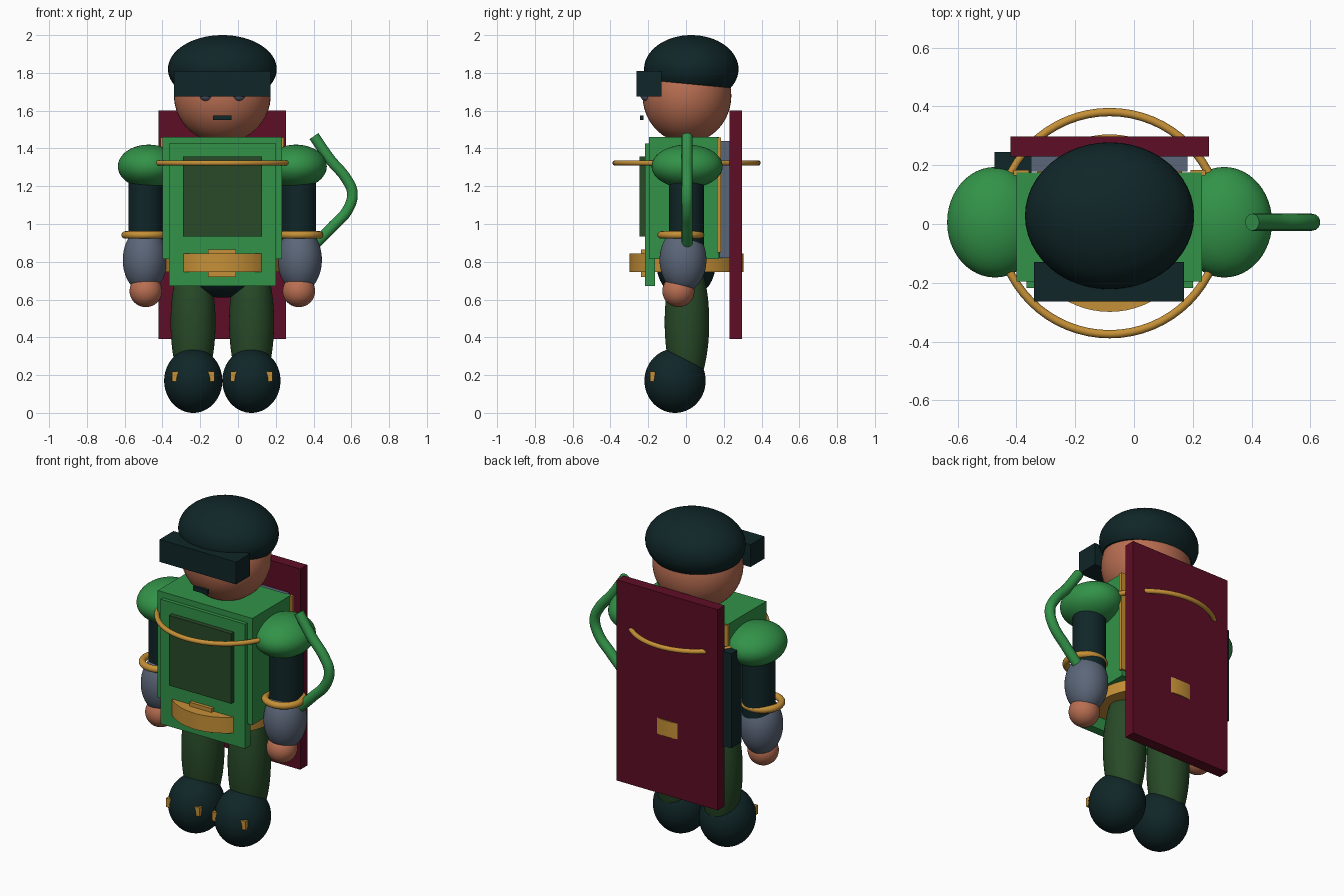
import bpy, bmesh, math
from mathutils import Vector, Matrix

if "Cube" in bpy.data.objects:
    bpy.data.objects.remove(bpy.data.objects["Cube"])

CX = -0.083  # centre line of the body


def mat(name, r, g, b):
    m = bpy.data.materials.new(name)
    m.diffuse_color = (r, g, b, 1)
    m.use_nodes = True
    m.node_tree.nodes["Principled BSDF"].inputs["Base Color"].default_value = m.diffuse_color
    return m


GREEN = mat("green", 0.032, 0.29, 0.065)
FOREST = mat("forest_green", 0.021, 0.068, 0.021)
DARK = mat("dark_teal", 0.005, 0.019, 0.021)
MAROON = mat("maroon", 0.11, 0.004, 0.018)
GOLD = mat("gold", 0.56, 0.28, 0.038)
SKIN = mat("skin", 0.48, 0.155, 0.083)
GREY = mat("slate_grey", 0.105, 0.133, 0.19)


def finish(name, bm, m, smooth=True):
    bmesh.ops.recalc_face_normals(bm, faces=bm.faces)
    me = bpy.data.meshes.new(name)
    bm.to_mesh(me)
    bm.free()
    me.materials.append(m)
    ob = bpy.data.objects.new(name, me)
    bpy.context.collection.objects.link(ob)
    if smooth:
        bpy.ops.object.select_all(action='DESELECT')
        ob.select_set(True)
        bpy.context.view_layer.objects.active = ob
        bpy.ops.object.shade_smooth_by_angle(angle=math.radians(40))
    return ob


def box(name, x, y, z, m):
    bm = bmesh.new()
    bmesh.ops.create_cube(bm, size=1)
    size = [b - a for a, b in (x, y, z)]
    mid = [(a + b) / 2 for a, b in (x, y, z)]
    bm.transform(Matrix.Translation(mid) @ Matrix.Diagonal((*size, 1)))
    return finish(name, bm, m, False)


def ball(name, centre, radii, m, cut=None):
    bm = bmesh.new()
    bmesh.ops.create_uvsphere(bm, u_segments=48, v_segments=32, radius=1)
    bm.transform(Matrix.Translation(centre) @ Matrix.Diagonal((*radii, 1)))
    if cut:  # keep only what lies above a plane and close the opening
        r = bmesh.ops.bisect_plane(bm, geom=bm.verts[:] + bm.edges[:] + bm.faces[:],
                                   plane_co=cut[0], plane_no=cut[1], clear_inner=True)
        edges = [e for e in r['geom_cut'] if isinstance(e, bmesh.types.BMEdge)]
        bmesh.ops.contextual_create(bm, geom=edges)
    return finish(name, bm, m)


def cylinder(name, centre, radius, height, m):
    bm = bmesh.new()
    bmesh.ops.create_cone(bm, cap_ends=True, segments=64, radius1=radius, radius2=radius,
                          depth=height, matrix=Matrix.Translation(centre))
    return finish(name, bm, m)


def ring(name, centre, major, minor, m):
    bpy.ops.mesh.primitive_torus_add(location=centre, major_radius=major, minor_radius=minor,
                                     major_segments=64, minor_segments=16)
    ob = bpy.context.object
    ob.name = name
    ob.data.materials.append(m)
    bpy.ops.object.shade_smooth()


# head and headgear
ball("head", (CX, 0.005, 1.68), (0.256, 0.235, 0.25), SKIN)
ball("cap", (CX, 0.028, 1.82), (0.288, 0.25, 0.18), DARK,
     ((0, 0.03, 1.74), Vector((0, 0.095, 1))))
box("visor", (-0.34, 0.171), (-0.263, -0.13), (1.675, 1.81), DARK)
box("mouth", (-0.132, -0.035), (-0.243, -0.225), (1.55, 1.575), DARK)

# torso, chest plates and belt
box("torso", (-0.4, 0.232), (-0.195, 0.175), (0.815, 1.46), GREEN)
box("front_panel", (-0.365, 0.2), (-0.217, -0.165), (0.672, 1.425), GREEN)
box("chest_screen", (-0.291, 0.126), (-0.245, -0.21), (0.935, 1.358), FOREST)
cylinder("belt", (CX, 0.003, 0.795), 0.302, 0.096, GOLD)
box("belt_buckle", (-0.158, -0.01), (-0.237, -0.165), (0.72, 0.866), GOLD)
ring("chest_ring", (CX, 0.003, 1.323), 0.378, 0.014, GOLD)
ball("pelvis", (CX, 0, 0.78), (0.24, 0.155, 0.17), DARK)

# back gear
box("backpack", (-0.35, 0.182), (0.178, 0.232), (0.82, 1.44), GREY)
box("side_pouch", (-0.475, -0.348), (0.15, 0.245), (0.76, 1.33), DARK)
box("back_board", (-0.42, 0.255), (0.23, 0.297), (0.39, 1.602), MAROON)

# limbs, mirrored about the body centre line
for side, s in (("left", -1), ("right", 1)):
    def X(d):
        return CX + s * d
    ball(f"{side}_eye", (X(0.088), -0.21, 1.685), (0.033, 0.033, 0.033), GREY)
    box(f"{side}_back_strap", sorted((X(0.275), X(0.327))), (0.165, 0.184), (0.85, 1.458), GOLD)
    ball(f"{side}_shoulder", (X(0.39), 0.006, 1.305), (0.163, 0.188, 0.115), GREEN)
    cylinder(f"{side}_upper_arm", (X(0.405), 0.003, 1.06), 0.092, 0.4, DARK)
    ball(f"{side}_forearm", (X(0.41), -0.016, 0.81), (0.117, 0.124, 0.172), GREY)
    ring(f"{side}_cuff", (X(0.41), -0.027, 0.942), 0.104, 0.02, GOLD)
    ball(f"{side}_hand", (X(0.405), -0.04, 0.645), (0.086, 0.085, 0.085), SKIN)
    ball(f"{side}_leg", (X(0.155), 0.005, 0.48), (0.119, 0.118, 0.38), FOREST)
    ball(f"{side}_boot", (X(0.154), -0.058, 0.17), (0.154, 0.162, 0.17), DARK)
    box(f"{side}_boot_clasp", (X(0.154) - 0.112, X(0.154) + 0.112), (-0.19, -0.165),
        (0.165, 0.218), GOLD)

# curved hose beside the right arm
path = [(0.402, 1.465), (0.487, 1.343), (0.575, 1.237), (0.605, 1.165),
        (0.582, 1.078), (0.497, 0.983), (0.413, 0.898)]
cu = bpy.data.curves.new("hose", 'CURVE')
cu.dimensions = '3D'
cu.bevel_depth = 0.029
cu.bevel_resolution = 5
cu.use_fill_caps = True
sp = cu.splines.new('BEZIER')
sp.bezier_points.add(len(path) - 1)
for p, (x, z) in zip(sp.bezier_points, path):
    p.co = (x, 0.006, z)
    p.handle_left_type = p.handle_right_type = 'AUTO'
cu.materials.append(GREEN)
bpy.context.collection.objects.link(bpy.data.objects.new("hose", cu))
